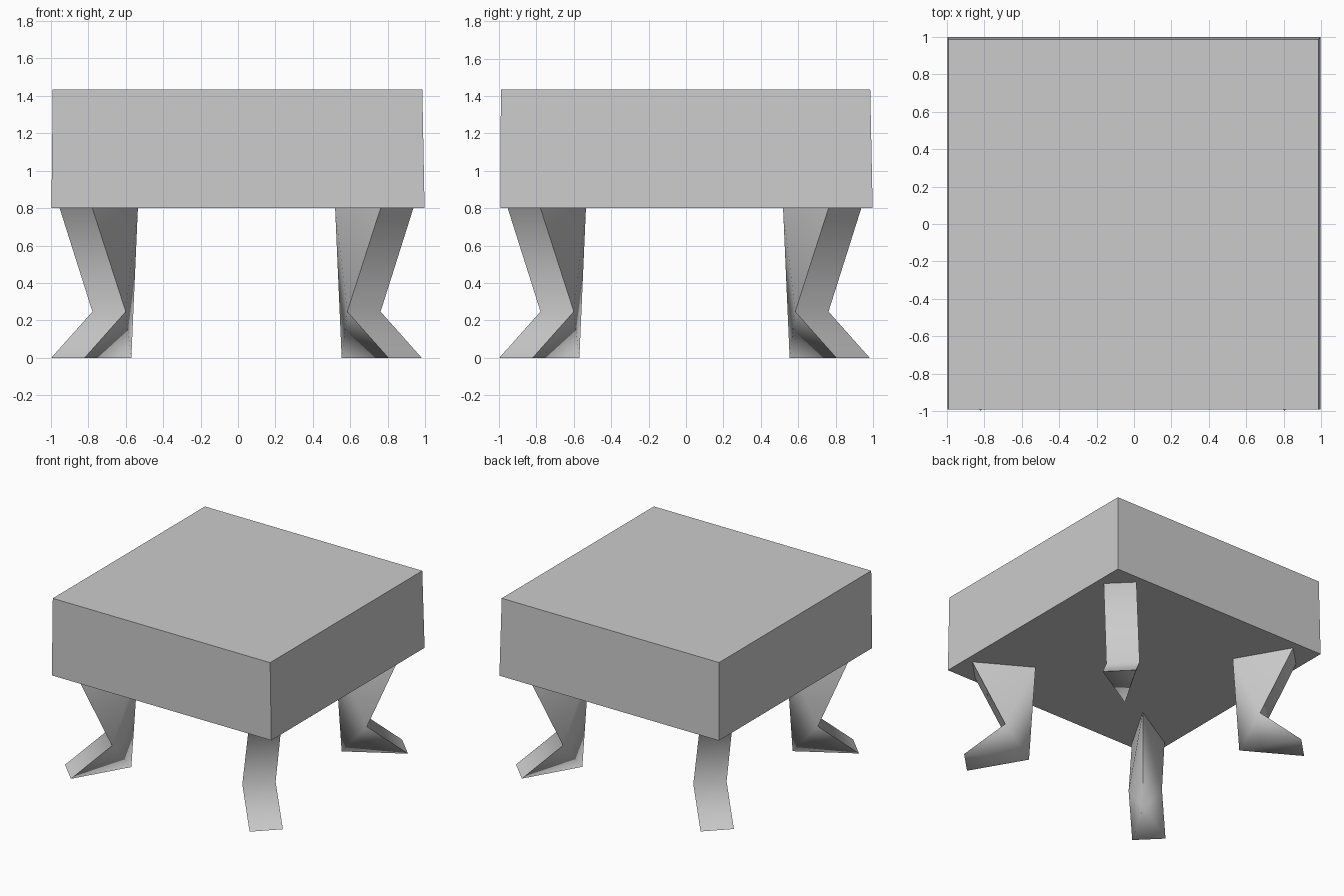
import bpy
import math

cube = bpy.data.objects.get("Cube")
if cube:
    bpy.data.objects.remove(cube, do_unlink=True)

# One plain grey for the whole table
grey = bpy.data.materials.new("light grey")
grey.use_nodes = True
grey.diffuse_color = (0.6, 0.6, 0.6, 1)
grey.node_tree.nodes["Principled BSDF"].inputs["Base Color"].default_value = (0.6, 0.6, 0.6, 1)


def add_part(name, verts, faces):
    mesh = bpy.data.meshes.new(name)
    mesh.from_pydata(verts, [], faces)
    mesh.materials.append(grey)
    obj = bpy.data.objects.new(name, mesh)
    bpy.context.collection.objects.link(obj)
    return obj


# Thick block top, slightly tapered upward
def ring(x0, x1, y0, y1, z):
    return [(x0, y0, z), (x1, y0, z), (x1, y1, z), (x0, y1, z)]


sides = [(i, (i + 1) % 4, (i + 1) % 4 + 4, i + 4) for i in range(4)]
add_part("table_block",
         ring(-0.997, 0.997, -0.992, 0.998, 0.8) + ring(-0.99, 0.985, -0.99, 0.985, 1.434),
         [(3, 2, 1, 0), (4, 5, 6, 7)] + sides)

# Bent three-sided leg: each level has two outer corners (far, near) and
# the inner ridge runs straight from floor to block
LEVELS = [(0.99, 0.812, 0.0), (0.77, 0.592, 0.247), (0.945, 0.77, 0.8)]
RIDGE = [(0.562, 0.0), (0.527, 0.8)]
CENTRE = -0.008


def add_leg(name, sx, sy):
    def place(x, y, z):
        return (sx * x + CENTRE, sy * y + CENTRE, z)

    verts = []
    for far, near, z in LEVELS:
        verts += [place(far, near, z), place(near, far, z)]
    verts += [place(d, d, z) for d, z in RIDGE]
    faces = [(0, 1, 3, 2), (2, 3, 5, 4),              # bent outer face
             (0, 2, 6), (2, 7, 6), (2, 4, 7),         # one flank
             (1, 6, 3), (3, 6, 7), (3, 7, 5),         # other flank
             (0, 6, 1), (4, 5, 7)]                    # foot and top
    if sx * sy < 0:
        faces = [f[::-1] for f in faces]
    leg = add_part(name, verts, faces)
    bpy.ops.object.select_all(action="DESELECT")
    leg.select_set(True)
    bpy.context.view_layer.objects.active = leg
    bpy.ops.object.shade_smooth_by_angle(angle=math.radians(80))


for sy, depth in ((-1, "front"), (1, "back")):
    for sx, side in ((-1, "right"), (1, "left")):
        add_leg(f"{depth}_{side}_leg", sx, sy)
